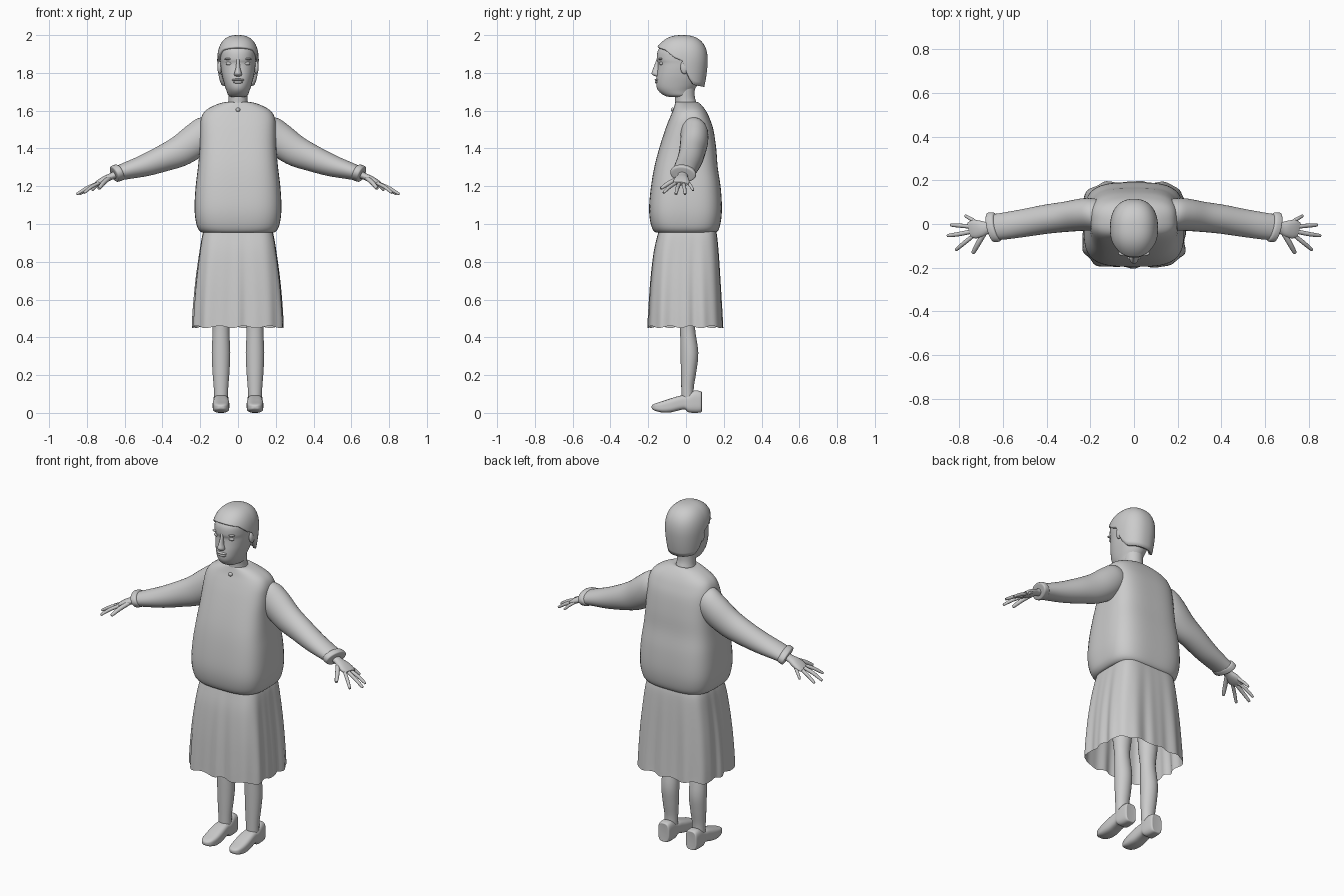
import bpy, bmesh, math
from mathutils import Vector

X, Y, Z = Vector((1, 0, 0)), Vector((0, 1, 0)), Vector((0, 0, 1))


def smooth_path(rows, steps):
    """Catmull-Rom interpolation of tuples."""
    out = []
    for i in range(len(rows) - 1):
        a, b, c, d = (rows[max(0, min(len(rows) - 1, i + k))] for k in (-1, 0, 1, 2))
        for k in range(steps):
            t = k / steps
            out.append([0.5 * (2 * q + (r - p) * t + (2 * p - 5 * q + 4 * r - s) * t * t
                               + (3 * q - p - 3 * r + s) * t ** 3)
                        for p, q, r, s in zip(a, b, c, d)])
    return out + [list(rows[-1])]


def skin(name, rings, cap=True, mirror=False, angle=50):
    """Bridge closed rings of points into a mesh object."""
    bm = bmesh.new()
    vs = [[bm.verts.new(p) for p in ring] for ring in rings]
    n = len(rings[0])
    for a, b in zip(vs, vs[1:]):
        for i in range(n):
            bm.faces.new((a[i], a[(i + 1) % n], b[(i + 1) % n], b[i]))
    if cap:
        bm.faces.new(vs[0])
        bm.faces.new(vs[-1])
    bmesh.ops.remove_doubles(bm, verts=bm.verts, dist=1e-5)
    bmesh.ops.recalc_face_normals(bm, faces=bm.faces)
    me = bpy.data.meshes.new(name)
    bm.to_mesh(me)
    bm.free()
    ob = bpy.data.objects.new(name, me)
    bpy.context.collection.objects.link(ob)
    if mirror:
        ob.modifiers.new("mirror", 'MIRROR')
    bpy.ops.object.select_all(action='DESELECT')
    ob.select_set(True)
    bpy.context.view_layer.objects.active = ob
    bpy.ops.object.shade_smooth_by_angle(angle=math.radians(angle))
    return ob


def section(c, u, v, ru, rv, e, n, fold=None):
    """Superellipse ring in the plane u, v."""
    pts = []
    for i in range(n):
        a = 2 * math.pi * i / n
        ca, sa = math.cos(a), math.sin(a)
        r = (abs(ca) ** e + abs(sa) ** e) ** (-1 / e)
        if fold:
            r *= 1 + fold(a)
        pts.append(c + u * (ru * r * ca) + v * (rv * r * sa))
    return pts


def loft(name, rows, u, v, n=32, steps=4, **kw):
    """rows: x, y, z, radius along u, radius along v, squareness"""
    return skin(name, [section(Vector(r[:3]), u, v, abs(r[3]), abs(r[4]), r[5], n)
                       for r in smooth_path(rows, steps)], **kw)


def stack(rows):
    """z, half width, front y, back y, squareness -> loft rows"""
    return [(0, (f + b) / 2, z, w, (b - f) / 2, e) for z, w, f, b, e in rows]


def ball(name, c, r, mirror=False):
    rings = []
    for k in range(13):
        p = math.pi * k / 12
        rings.append(section(Vector(c) + Z * (r[2] * math.cos(p)), X, Y,
                             r[0] * math.sin(p), r[1] * math.sin(p), 2, 20))
    return skin(name, rings, cap=False, mirror=mirror)


# Loose sweater
loft("sweater", stack([
    (0.98, .16, -.12, .13, 3), (0.955, .185, -.155, .155, 3.2), (0.975, .212, -.178, .175, 3.4),
    (1.03, .226, -.192, .187, 3.5), (1.10, .230, -.195, .190, 3.5), (1.20, .224, -.185, .183, 3.5),
    (1.30, .212, -.168, .168, 3.5), (1.40, .203, -.142, .160, 3.4), (1.50, .200, -.110, .145, 3.2),
    (1.56, .195, -.087, .125, 3), (1.60, .172, -.070, .105, 2.8), (1.63, .120, -.060, .082, 2.4),
    (1.645, .068, -.054, .062, 2.1), (1.635, .045, -.04, .045, 2)]), X, Y, n=64)
ball("collar_button", (0, -.07, 1.605), (.012, .01, .011))

# Sleeves, slanting down and forward
arm_dir = Vector((.42, -.11, -.2)).normalized()
side = (Y - arm_dir * Y.dot(arm_dir)).normalized()
up = arm_dir.cross(side).normalized()
loft("sleeve", [
    (.11, .045, 1.510, .055, .060, 2), (.17, .045, 1.485, .074, .085, 2),
    (.23, .043, 1.440, .075, .090, 2), (.31, .033, 1.385, .070, .082, 2),
    (.40, .022, 1.345, .067, .070, 2), (.50, .005, 1.307, .064, .058, 2),
    (.59, -.009, 1.281, .062, .046, 2), (.635, -.014, 1.268, .060, .040, 2)],
    side, up, mirror=True)
loft("sleeve_cuff", [
    (.622, -.012, 1.275, .055, .037, 2), (.628, -.013, 1.274, .067, .045, 2),
    (.645, -.015, 1.268, .070, .046, 2), (.656, -.016, 1.263, .066, .043, 2),
    (.658, -.016, 1.262, .045, .028, 2)], side, up, mirror=True)

# Hands: palm and five fingers
loft("palm", [
    (.635, -.016, 1.266, .028, .021, 2), (.67, -.018, 1.252, .028, .018, 2),
    (.70, -.021, 1.239, .038, .018, 2.3), (.73, -.024, 1.224, .043, .015, 2.5),
    (.752, -.027, 1.213, .036, .010, 2.5)], side, up, n=20, mirror=True)
fingers = {
    "thumb": ((.68, -.035, 1.245), (.712, -.088, 1.218), (.735, -.130, 1.190), .012),
    "index_finger": ((.735, -.053, 1.218), (.778, -.088, 1.195), (.813, -.117, 1.167), .0095),
    "middle_finger": ((.742, -.034, 1.215), (.80, -.046, 1.190), (.85, -.053, 1.160), .010),
    "ring_finger": ((.740, -.013, 1.215), (.79, -.008, 1.190), (.835, -.005, 1.160), .0095),
    "little_finger": ((.722, .008, 1.222), (.748, .024, 1.203), (.770, .037, 1.180), .0085)}
for name, (a, b, c, r) in fingers.items():
    d = (Vector(c) - Vector(a)).normalized()
    fu = d.cross(Z).normalized()
    tip = Vector(c) + d * .003
    loft(name, [(*a, r, r, 2), (*b, r, r, 2), (*c, r * .75, r * .7, 2), (*tip, .002, .002, 2)],
         fu, fu.cross(d), n=12, mirror=True)

# Skirt: squarish, with folds deepening towards the hem
skirt_rows = smooth_path([
    (1.0, .165, -.135, .145), (.95, .186, -.148, .162), (.85, .203, -.170, .172),
    (.70, .222, -.186, .181), (.55, .234, -.195, .189), (.455, .238, -.199, .194)], 4)
rings = []
for z, w, f, b in skirt_rows:
    t = min(1, max(0, (1.0 - z) / .5))
    fold = lambda a: t * (.018 * math.cos(12 * a + .6) + .013 * math.sin(19 * a)
                          - .012 * abs(math.sin(2 * a)))
    ring = section(Vector((0, (f + b) / 2, z)), X, Y, w, (b - f) / 2, 4.5, 144, fold)
    if z < .46:
        ring = [p + Z * (.006 * math.sin(12 * i * math.tau / 144)) for i, p in enumerate(ring)]
    rings.append(ring)
skin("skirt", rings, cap=False, angle=80)

# Legs
loft("leg", [(.09, .01, .75, .062, .062, 2), (.09, .008, .55, .053, .050, 2),
             (.09, .008, .45, .044, .040, 2), (.09, .018, .32, .049, .047, 2),
             (.09, .014, .22, .045, .041, 2), (.09, .008, .13, .038, .033, 2),
             (.09, .010, .06, .036, .034, 2)], X, Y, mirror=True)

# Shoes: y, half width, bottom z, top z
shoe = [(.083, .024, .012, .105), (.080, .035, .003, .114), (.045, .039, .0, .118),
        (.012, .040, .004, .100), (-.005, .039, .018, .094), (-.035, .041, .014, .090),
        (-.08, .044, .003, .077), (-.125, .042, .002, .062), (-.16, .034, .010, .051),
        (-.177, .020, .018, .043), (-.182, .006, .027, .035)]
loft("shoe", [(.09, y, (a + b) / 2, w, (b - a) / 2, 3.5) for y, w, a, b in shoe],
     X, Z, mirror=True)

# Head and neck
loft("neck", stack([(1.58, .075, -.06, .075, 2), (1.635, .054, -.057, .058, 2),
                    (1.68, .051, -.058, .046, 2), (1.76, .055, -.06, .05, 2)]), X, Y)
loft("head", stack([
    (1.672, .03, -.085, .02, 2), (1.680, .050, -.115, .03, 2), (1.705, .061, -.146, .04, 2),
    (1.735, .071, -.157, .06, 2.1), (1.78, .083, -.155, .08, 2.2), (1.82, .090, -.150, .09, 2.2),
    (1.85, .093, -.148, .095, 2.2), (1.875, .095, -.154, .10, 2.2), (1.92, .094, -.148, .10, 2.2),
    (1.955, .078, -.115, .085, 2.1), (1.978, .04, -.06, .04, 2)]), X, Y, n=40)
loft("nose", [(0, -.145, 1.875, .009, .010, 2), (0, -.150, 1.85, .009, .014, 2),
              (0, -.155, 1.82, .013, .020, 2), (0, -.157, 1.797, .020, .025, 2),
              (0, -.152, 1.785, .018, .018, 2), (0, -.148, 1.781, .008, .006, 2)], X, Y, n=20)
ball("upper_lip", (0, -.152, 1.763), (.032, .014, .007))
ball("lower_lip", (0, -.151, 1.751), (.027, .014, .008))
ball("eye", (.046, -.130, 1.85), (.019, .011, .010), mirror=True)
ball("eyebrow", (.046, -.134, 1.874), (.026, .012, .006), mirror=True)
ball("ear", (.097, -.008, 1.83), (.012, .022, .036), mirror=True)

# Short hair: a dome whose lower edge drops from fringe to nape
edge = [(-1, 1.938), (-.65, 1.922), (-.3, 1.880), (0, 1.862), (.25, 1.775), (.5, 1.735), (1, 1.725)]


def edge_height(s):
    for (a, za), (b, zb) in zip(edge, edge[1:]):
        if s <= b:
            return za + (zb - za) * (s - a) / (b - a)
    return edge[-1][1]


rings = []
for k in range(25):
    t, ring = k / 24, []
    for i in range(64):
        a = math.tau * i / 64
        s = math.sin(a)
        z = 2.0 - (2.0 - edge_height(s)) * t ** 2
        if z > 1.86:
            r = max(0, 1 - ((z - 1.86) / .14) ** 2.5) ** (1 / 2.5)
        else:
            r = 1 - 5 * (1.86 - z) ** 2 - .35 * (1.86 - z)
        q = (abs(math.cos(a)) ** 2.3 + abs(s) ** 2.3) ** (-1 / 2.3)
        fringe = .012 * max(0, -s) * t ** 3
        ring.append(Vector((.110 * r * q * math.cos(a), -.019 + (.134 * r * q + fringe) * s, z)))
    rings.append(ring)
hair = skin("hair", rings, cap=False)
solid = hair.modifiers.new("thickness", 'SOLIDIFY')
solid.thickness, solid.offset = .016, -1
